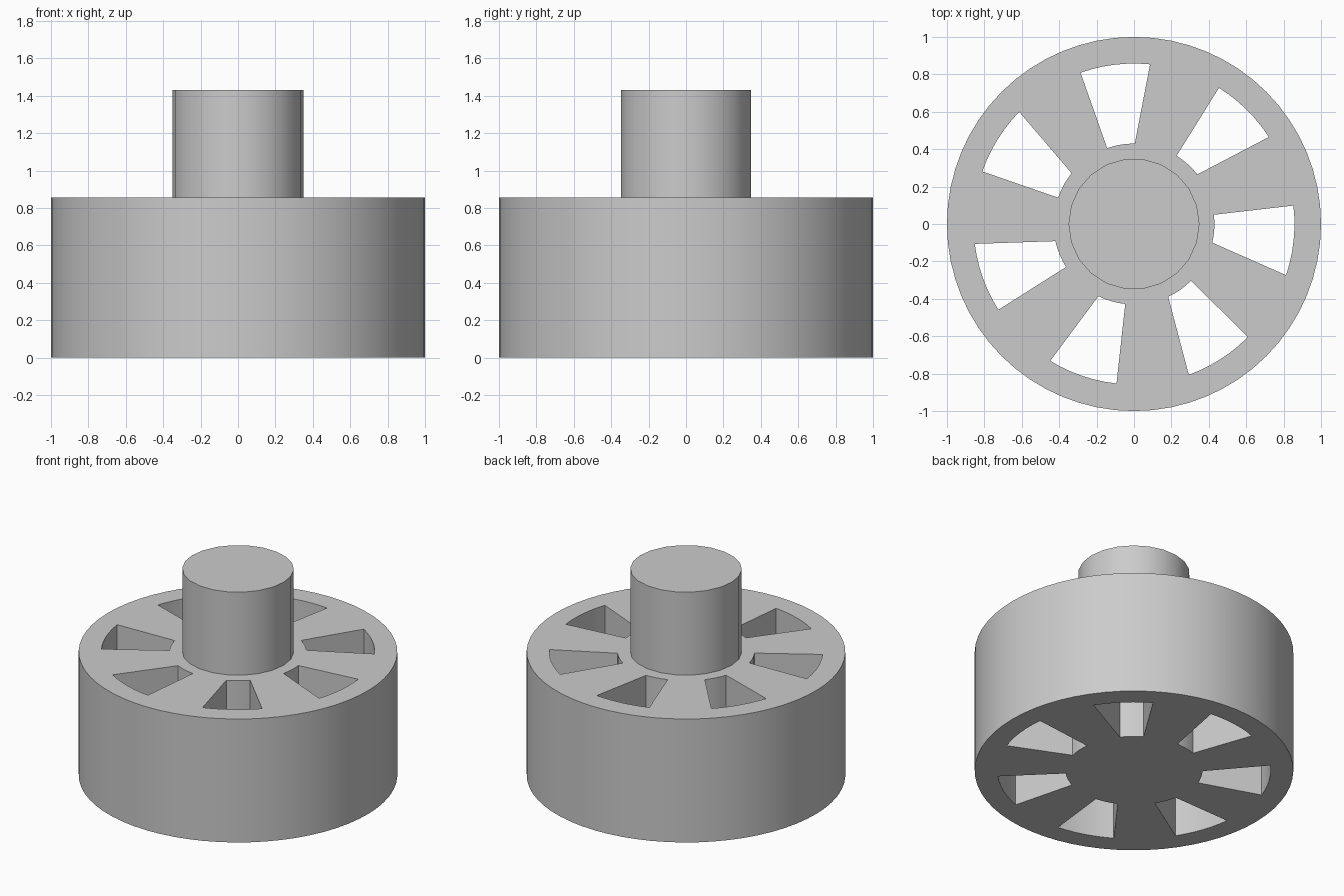
import bpy, bmesh
from math import sin, cos, pi, radians

cube = bpy.data.objects.get("Cube")
if cube:
    bpy.data.objects.remove(cube, do_unlink=True)

grey = bpy.data.materials.new("plain_grey")
grey.use_nodes = True
grey.diffuse_color = (0.6, 0.6, 0.6, 1)
grey.node_tree.nodes["Principled BSDF"].inputs["Base Color"].default_value = (0.6, 0.6, 0.6, 1)

HEIGHT, TOP, ROUND = 0.855, 1.43, 0.135
SLOTS, SLOT_IN, SLOT_OUT = 7, 0.43, 0.858


def add_object(name, bm):
    bmesh.ops.recalc_face_normals(bm, faces=bm.faces)
    mesh = bpy.data.meshes.new(name)
    bm.to_mesh(mesh)
    bm.free()
    obj = bpy.data.objects.new(name, mesh)
    bpy.context.collection.objects.link(obj)
    mesh.materials.append(grey)
    return obj


def prism(bm, outline, z0, z1):
    """Closed prism over a 2D outline."""
    low = [bm.verts.new((x, y, z0)) for x, y in outline]
    high = [bm.verts.new((x, y, z1)) for x, y in outline]
    bm.faces.new(low[::-1])
    bm.faces.new(high)
    n = len(outline)
    for i in range(n):
        j = (i + 1) % n
        bm.faces.new((low[i], low[j], high[j], high[i]))


def arc(radius, start, end, steps):
    angles = [radians(start + (end - start) * i / steps) for i in range(steps + 1)]
    return [(radius * cos(a), radius * sin(a)) for a in angles]


def make_active(obj):
    bpy.ops.object.select_all(action='DESELECT')
    obj.select_set(True)
    bpy.context.view_layer.objects.active = obj


# Drum with rounded rims
bm = bmesh.new()
prism(bm, arc(1, 0, 360, 64)[:-1], 0, HEIGHT)
rims = [e for e in bm.edges if abs(e.verts[0].co.z - e.verts[1].co.z) < 0.001]
bmesh.ops.bevel(bm, geom=rims, offset=ROUND, segments=8, profile=0.5, affect='EDGES')
drum = add_object("drum", bm)

# Slots through the drum: one side radial, the other slightly splayed
bm = bmesh.new()
for k in range(SLOTS):
    a = 6.6 + k * 360 / SLOTS
    outline = arc(SLOT_OUT, a - 25.2, a, 6) + arc(SLOT_IN, a, a - 20, 4)
    prism(bm, outline, -0.2, HEIGHT + 0.2)
cutter = add_object("slot_cutter", bm)
cutter.hide_render = True

make_active(drum)
cut = drum.modifiers.new("slots", 'BOOLEAN')
cut.operation = 'DIFFERENCE'
cut.solver = 'EXACT'
cut.object = cutter
bpy.ops.object.modifier_apply(modifier=cut.name)
bpy.data.objects.remove(cutter, do_unlink=True)

# Solid stem on top
bm = bmesh.new()
prism(bm, arc(0.35, 0, 360, 22)[:-1], HEIGHT - 0.05, TOP)
stem = add_object("stem", bm)

# Smooth rounded sides, crisp corners and flat caps
for obj in (drum, stem):
    make_active(obj)
    bpy.ops.object.shade_smooth_by_angle(angle=radians(30))
    flat = obj.modifiers.new("flat_caps", 'WEIGHTED_NORMAL')
    flat.keep_sharp = True
